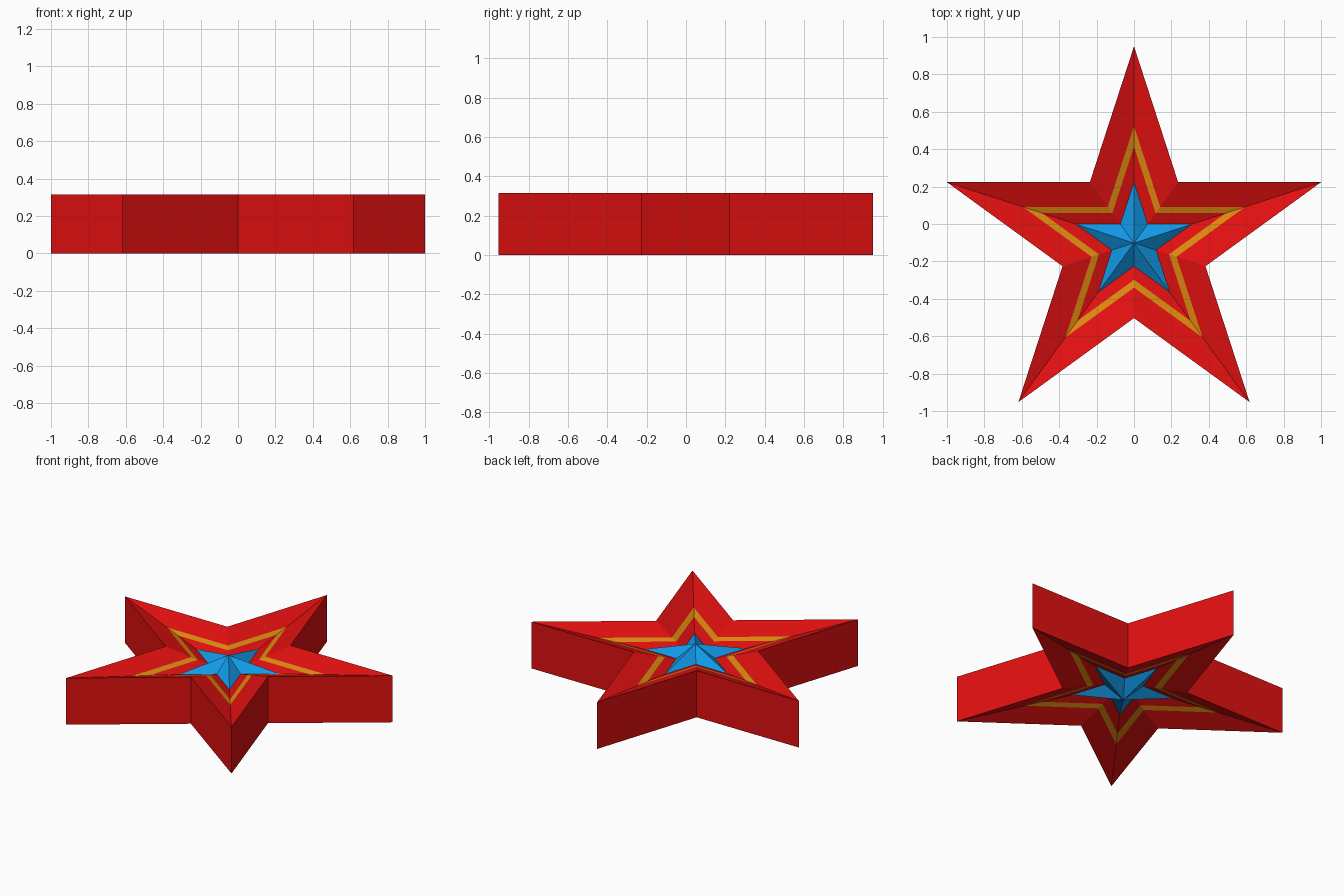
import bpy, bmesh, math

if "Cube" in bpy.data.objects:
    bpy.data.objects.remove(bpy.data.objects["Cube"])

R = 1.0515                      # tip radius, gives a width of 2
INNER = 0.382                   # notch radius / tip radius of a regular star
H = 0.315                       # thickness
DISH = 0.125                    # depth the faces would reach at the centre
CY = 0.95 - R                   # star centre, so that bounds are centred on y
R_GOLD_OUT, R_GOLD_IN, R_BLUE = 0.625, 0.515, 0.325
PEAK = 0.31                     # height of the centre star's point


def material(name, rgb):
    m = bpy.data.materials.new(name)
    m.diffuse_color = (*rgb, 1)
    m.use_nodes = True
    m.node_tree.nodes["Principled BSDF"].inputs["Base Color"].default_value = m.diffuse_color
    return m


red = material("red", (0.76, 0.005, 0.005))
gold = material("gold", (0.72, 0.25, 0.005))
blue = material("blue", (0.006, 0.33, 0.82))


def dish_z(r):
    """Height of the sunken top face at a star ring of tip radius r."""
    return H - DISH * (1 - r / R)


def star_ring(bm, r, z):
    ring = []
    for i in range(10):
        a = math.radians(90 + 36 * i)
        d = r if i % 2 == 0 else r * INNER
        ring.append(bm.verts.new((d * math.cos(a), CY + d * math.sin(a), z)))
    return ring


def bridge(bm, lower, upper, mat=0):
    for i in range(10):
        j = (i + 1) % 10
        f = bm.faces.new((lower[i], lower[j], upper[j], upper[i]))
        f.material_index = mat


def finish(bm, name, mats):
    me = bpy.data.meshes.new(name)
    bm.to_mesh(me)
    bm.free()
    for m in mats:
        me.materials.append(m)
    ob = bpy.data.objects.new(name, me)
    bpy.context.collection.objects.link(ob)
    return ob


# Star body: dished on both sides, with a gold band inset in each dish
bm = bmesh.new()
radii = [R_BLUE, R_GOLD_IN, R_GOLD_OUT, R]
bottom = [star_ring(bm, r, H - dish_z(r)) for r in radii]
top = [star_ring(bm, r, dish_z(r)) for r in reversed(radii)]
rings = bottom + top
for k in range(len(rings) - 1):
    bridge(bm, rings[k], rings[k + 1], 1 if k in (1, 5) else 0)
finish(bm, "star_body", [red, gold])

# Centre star: a raised faceted point filling the middle of each dish
bm = bmesh.new()
for top_side in (True, False):
    z, peak = (dish_z(R_BLUE), PEAK) if top_side else (H - dish_z(R_BLUE), H - PEAK)
    ring = star_ring(bm, R_BLUE, z)
    apex = bm.verts.new((0, CY, peak))
    for i in range(10):
        a, b = ring[i], ring[(i + 1) % 10]
        bm.faces.new((a, b, apex) if top_side else (b, a, apex))
finish(bm, "centre_star", [blue])
